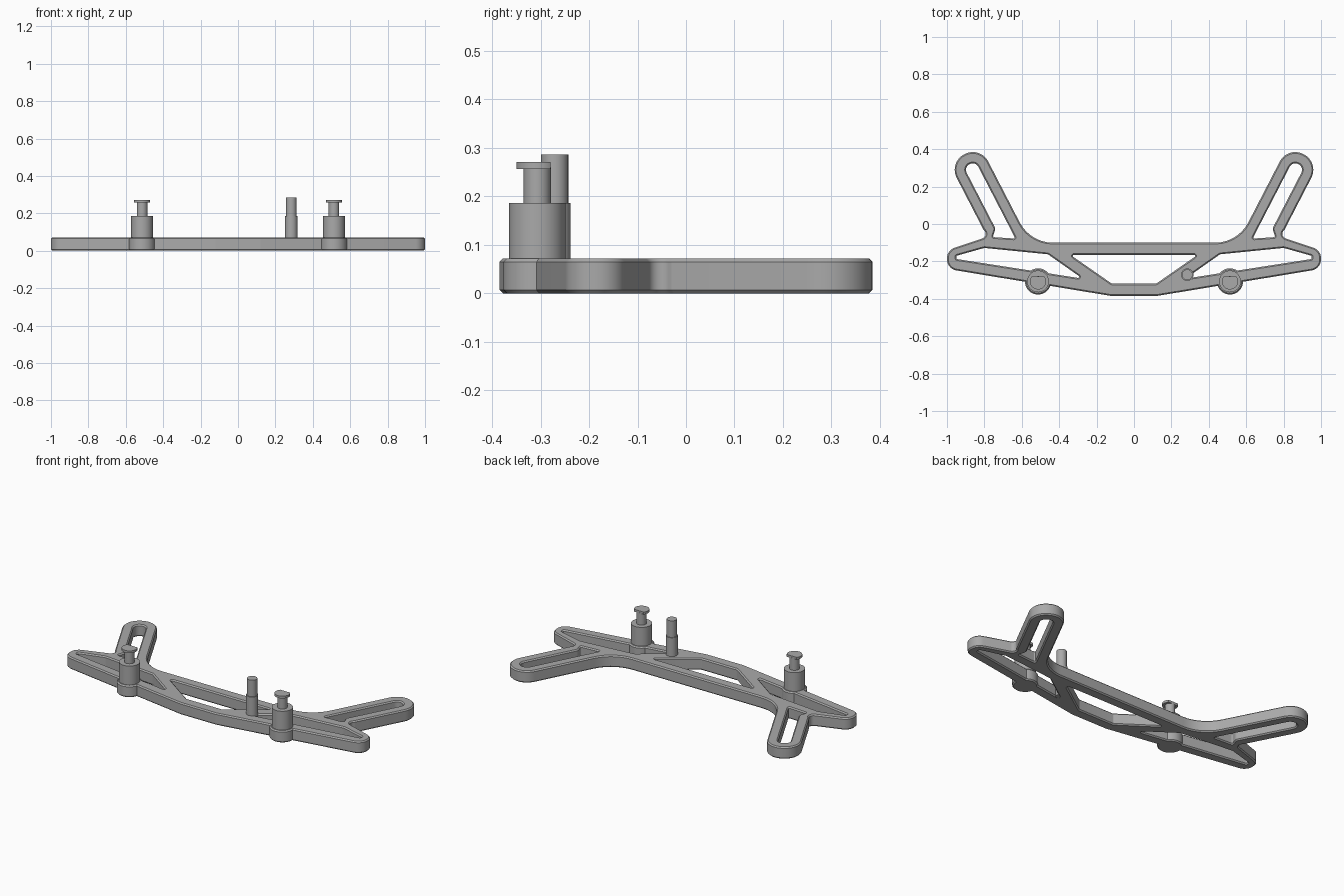
import bpy, bmesh, math
from mathutils import Vector

cube = bpy.data.objects.get("Cube")
if cube:
    bpy.data.objects.remove(cube, do_unlink=True)

grey = bpy.data.materials.new("plain grey")
grey.use_nodes = True
grey.diffuse_color = (0.4, 0.4, 0.4, 1)
grey.node_tree.nodes["Principled BSDF"].inputs["Base Color"].default_value = (0.4, 0.4, 0.4, 1)

THICK = 0.072
CHAMFER = 0.007


def rounded(corners):
    """Turn (x, y, radius) corners into a closed path with filleted corners."""
    path = []
    for i, (x, y, r) in enumerate(corners):
        c = Vector((x, y))
        a = (Vector(corners[i - 1][:2]) - c).normalized()
        b = (Vector(corners[(i + 1) % len(corners)][:2]) - c).normalized()
        half = a.angle(b) / 2
        start, end = c + a * r / math.tan(half), c + b * r / math.tan(half)
        centre = c + (a + b).normalized() * r / math.sin(half)
        u, v = start - centre, end - centre
        sweep = u.angle(v)
        n = max(2, round(sweep / 0.15))
        for k in range(n + 1):
            t = sweep * k / n
            path.append(centre + (u * math.sin(sweep - t) + v * math.sin(t)) / math.sin(sweep))
    return path


def mirrored(path):
    return [Vector((-p.x, p.y)) for p in reversed(path)]


def finish(obj):
    """Weld, shade and colour a mesh object."""
    bm = bmesh.new()
    bm.from_mesh(obj.data)
    bmesh.ops.remove_doubles(bm, verts=bm.verts, dist=0.0002)
    bmesh.ops.recalc_face_normals(bm, faces=bm.faces)
    bm.to_mesh(obj.data)
    bm.free()
    obj.data.materials.clear()
    obj.data.materials.append(grey)
    bpy.ops.object.select_all(action='DESELECT')
    obj.select_set(True)
    bpy.context.view_layer.objects.active = obj
    bpy.ops.object.shade_smooth_by_angle(angle=math.radians(30))


def plate(name, paths):
    """Filled, chamfered sheet whose inner paths become holes."""
    curve = bpy.data.curves.new(name, 'CURVE')
    curve.dimensions = '2D'
    curve.fill_mode = 'BOTH'
    curve.extrude = THICK / 2 - CHAMFER
    curve.bevel_depth = CHAMFER
    curve.bevel_resolution = 0
    curve.offset = -CHAMFER
    for path in paths:
        spline = curve.splines.new('POLY')
        spline.points.add(len(path) - 1)
        for point, p in zip(spline.points, path):
            point.co = (p.x, p.y, 0, 1)
        spline.use_cyclic_u = True
    obj = bpy.data.objects.new(name, curve)
    bpy.context.collection.objects.link(obj)
    obj.location.z = THICK / 2
    bpy.ops.object.select_all(action='DESELECT')
    obj.select_set(True)
    bpy.context.view_layer.objects.active = obj
    bpy.ops.object.convert(target='MESH')
    finish(bpy.context.view_layer.objects.active)


def post(name, x, y, z0, z1, r, chamfer=0, flat=None):
    """Upright cylinder, optionally chamfered or cut flat at the back."""
    bm = bmesh.new()
    bmesh.ops.create_cone(bm, cap_ends=True, segments=48, radius1=r, radius2=r, depth=z1 - z0)
    if flat:
        cut = bmesh.ops.bisect_plane(bm, geom=bm.verts[:] + bm.edges[:] + bm.faces[:],
                                     plane_co=(0, flat, 0), plane_no=(0, 1, 0), clear_outer=True)
        edges = [e for e in cut["geom_cut"] if isinstance(e, bmesh.types.BMEdge)]
        bmesh.ops.contextual_create(bm, geom=edges)
    if chamfer:
        rims = [e for e in bm.edges if abs(e.verts[0].co.z - e.verts[1].co.z) < 1e-5]
        bmesh.ops.bevel(bm, geom=rims, offset=chamfer, segments=1, affect='EDGES')
    mesh = bpy.data.meshes.new(name)
    bm.to_mesh(mesh)
    bm.free()
    obj = bpy.data.objects.new(name, mesh)
    obj.location = (x, y, (z0 + z1) / 2)
    bpy.context.collection.objects.link(obj)
    finish(obj)


# Slanted slotted arm: axis from its round end
tip = Vector((0.863, 0.289))
along = Vector((0.46, 0.89)).normalized()
across = Vector((along.y, -along.x))


def arm_end(r):
    return [(*(tip + along * r + across * r * s), r * 0.98) for s in (1, -1)]


def arm_side(offset, y):
    p = tip + across * offset
    return (p + along * (y - p.y) / along.y).to_tuple()


# Half outline from the front middle round to the back middle
half = rounded([(0, -0.385, 0.001), (0.12, -0.385, 0.02), (1.0, -0.24, 0.06), (1.0, -0.14, 0.06),
                (0.775, -0.065, 0.025), arm_side(0.095, -0.03) + (0.02,)]
               + arm_end(0.095)
               + [arm_side(-0.095, -0.1) + (0.2,), (0, -0.1, 0.001)])
half = [p for p in half if p.x > 0.01]
outline = half + mirrored(half)

# Openings
slot = rounded(arm_end(0.035) + [arm_side(-0.035, -0.078) + (0.006,), (0.755, -0.07, 0.006),
                                 arm_side(0.035, -0.025) + (0.02,)])
side_hole = rounded([(0.95, -0.17, 0.005), (0.80, -0.128, 0.02), (0.46, -0.162, 0.01),
                     (0.275, -0.292, 0.006), (0.95, -0.187, 0.005)])
middle_hole = rounded([(-0.34, -0.165, 0.006), (0.34, -0.165, 0.006),
                       (0.12, -0.318, 0.01), (-0.12, -0.318, 0.01)])
plate("frame_plate", [outline, middle_hole, slot, mirrored(slot), side_hole, mirrored(side_hole)])

# Pair of stepped mounting posts
for side, x in (("left", 0.513), ("right", -0.513)):
    y = -0.307
    post(side + "_post_base", x, y, 0, THICK, 0.07, CHAMFER)
    post(side + "_post_body", x, y, THICK - 0.01, 0.186, 0.058)
    post(side + "_post_neck", x, y, 0.18, 0.26, 0.028)
    post(side + "_post_cap", x, y, 0.257, 0.271, 0.043, flat=0.027)

# Single locating pin
post("pin_body", 0.285, -0.271, 0.001, 0.186, 0.033)
post("pin_tip", 0.285, -0.271, 0.18, 0.286, 0.028)
